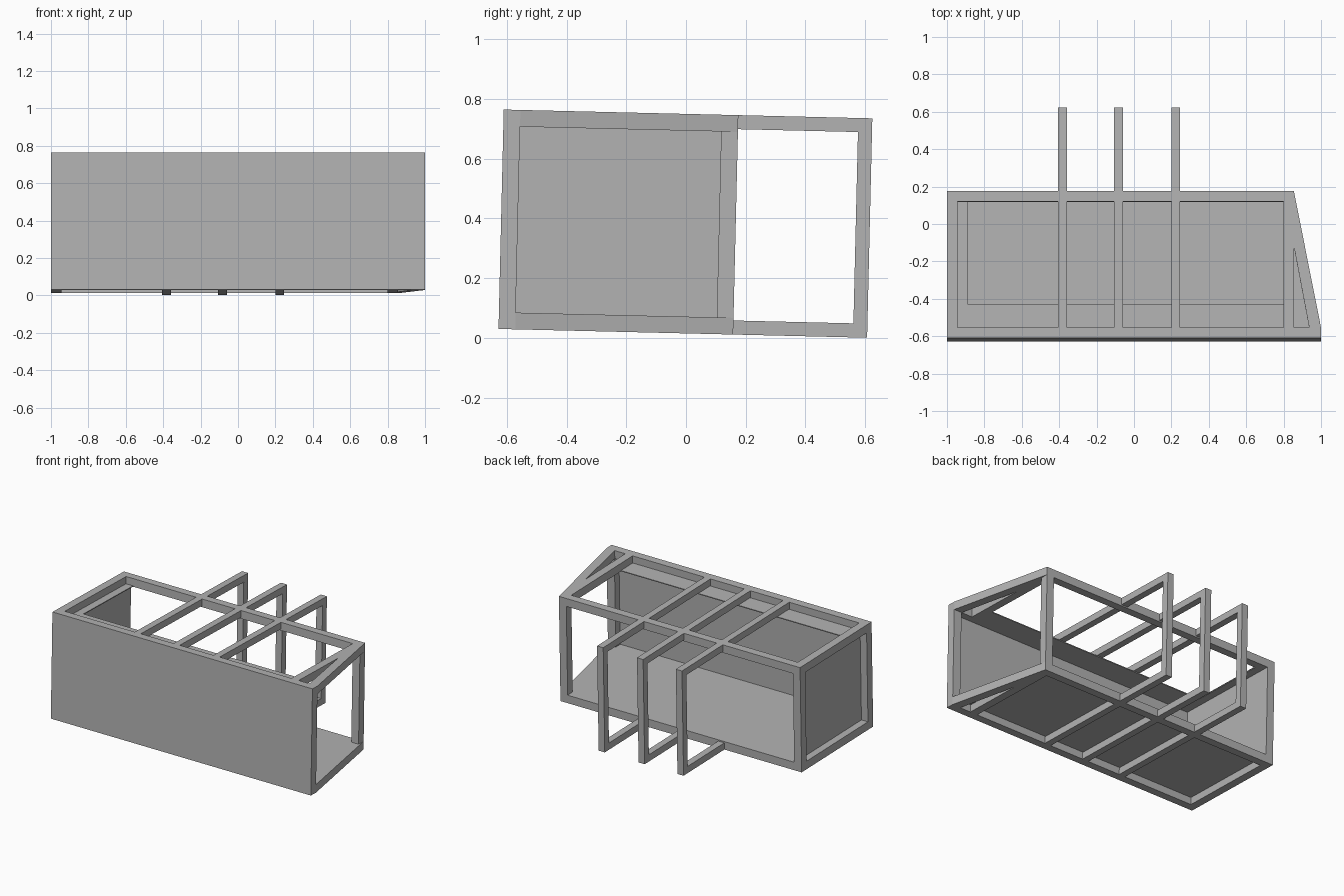
import bpy, bmesh
from mathutils import Matrix

old = bpy.data.objects.get("Cube")
if old:
    bpy.data.objects.remove(old, do_unlink=True)

GREY = (0.45, 0.45, 0.45, 1)
mat = bpy.data.materials.new("plain grey")
mat.use_nodes = True
mat.diffuse_color = GREY
mat.node_tree.nodes["Principled BSDF"].inputs["Base Color"].default_value = GREY

# Whole structure leans slightly down towards the back
TILT = Matrix.Translation((0, -0.628, 0.03)) @ Matrix.Rotation(-0.0238, 4, 'X')
H = 0.735        # frame height
D = 0.786        # frame depth
T = 0.056        # frame bar thickness
HOOP_D = 1.235   # hoop depth
HOOP_T = 0.047   # hoop bar thickness


def prism(name, outline, z0, z1):
    """Upright prism from a plan outline."""
    bm = bmesh.new()
    low = [bm.verts.new((x, y, z0)) for x, y in outline]
    high = [bm.verts.new((x, y, z1)) for x, y in outline]
    bm.faces.new(low)
    bm.faces.new(high)
    n = len(outline)
    for i in range(n):
        j = (i + 1) % n
        bm.faces.new((low[i], low[j], high[j], high[i]))
    bmesh.ops.recalc_face_normals(bm, faces=bm.faces)
    bm.transform(TILT)
    mesh = bpy.data.meshes.new(name)
    bm.to_mesh(mesh)
    bm.free()
    mesh.materials.append(mat)
    obj = bpy.data.objects.new(name, mesh)
    bpy.context.collection.objects.link(obj)
    return obj


def box(name, x0, x1, y0, y1, z0, z1):
    return prism(name, [(x0, y0), (x1, y0), (x1, y1), (x0, y1)], z0, z1)


# Horizontal frames, bottom and top
END = 0.855
for level, z0 in (("bottom", 0), ("top", H - T)):
    z1 = z0 + T
    box(level + "_front_rail", -1, 1, 0, T, z0, z1)
    box(level + "_back_rail", -1, END, D - T, D, z0, z1)
    box(level + "_end_rail", -1, -1 + T, T, D - T, z0, z1)
    box(level + "_cross_rail", END - T, END, T, D - T, z0, z1)
    prism(level + "_slanted_rail",
          [(1, T), (END, D), (END, 0.49), (0.937, T)], z0, z1)

# Corner posts
box("front_post_closed_end", -1, -1 + T, 0, T, T, H - T)
box("back_post_closed_end", -1, -1 + T, D - T, D, T, H - T)
box("back_post_open_end", END - T, END, D - T, D, T, H - T)
box("front_post_open_end", 0.94, 1, 0, T, T, H - T)

# Hoops that run through the frame and stand out behind it
for i, x in enumerate((-0.406, -0.107, 0.2)):
    x1 = x + HOOP_T
    box(f"hoop_{i}_bottom", x, x1, T, HOOP_D, 0, HOOP_T)
    box(f"hoop_{i}_top", x, x1, T, HOOP_D, H - HOOP_T, H)
    box(f"hoop_{i}_post", x, x1, HOOP_D - HOOP_T, HOOP_D, HOOP_T, H - HOOP_T)

# Panels
P = 0.006
box("front_panel", -1, 1, 0, P, 0, H)
box("end_panel", -1 + T - P, -1 + T, T, D - T, T, H - T)
prism("floor_panel", [(-0.99, 0.01), (0.99, 0.01), (0.98, T),
                      (END - 0.01, D - 0.02), (-0.99, D - 0.02)], T - P, T)

# Narrow ledge under the top frame
ledge = H - T
box("front_ledge", -1 + T, END - T, T, 0.185, ledge, ledge + P)
box("end_ledge", -1 + T, -0.89, 0.185, D - T, ledge, ledge + P)
